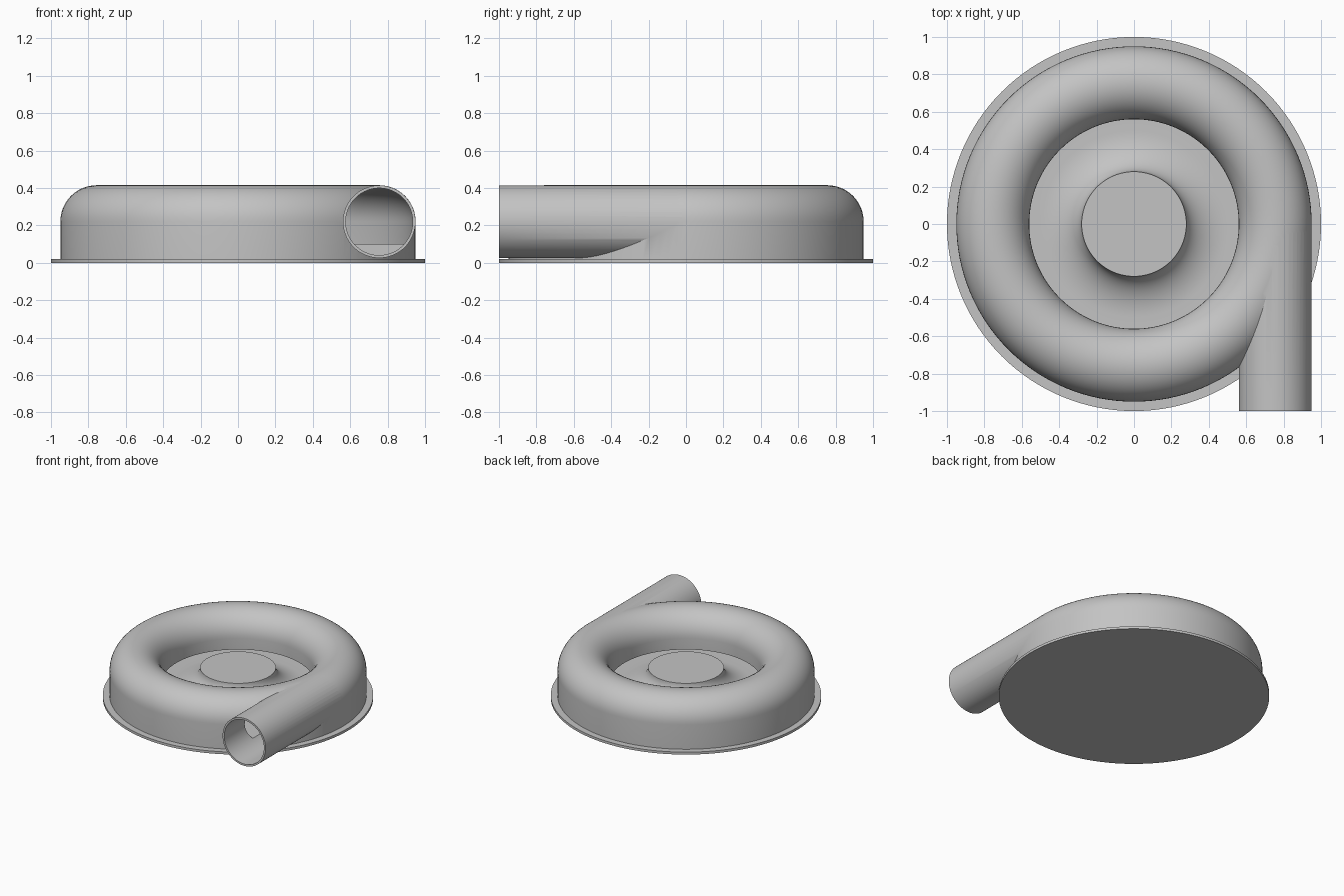
import bpy, bmesh, math
from mathutils import Matrix

cube = bpy.data.objects.get("Cube")
if cube:
    bpy.data.objects.remove(cube, do_unlink=True)

SEG = 128
TUBE_X, TUBE_Z = 0.755, 0.22   # centre of the volute tube and outlet pipe
FLOOR, LIP = 0.10, 0.13        # inner floor and lower edge of the inlet wall

metal = bpy.data.materials.new("grey metal")
metal.use_nodes = True
grey = (0.55, 0.55, 0.55, 1)
metal.diffuse_color = grey
metal.node_tree.nodes["Principled BSDF"].inputs["Base Color"].default_value = grey


def finish(name, bm):
    bmesh.ops.recalc_face_normals(bm, faces=bm.faces[:])
    mesh = bpy.data.meshes.new(name)
    bm.to_mesh(mesh)
    bm.free()
    mesh.materials.append(metal)
    obj = bpy.data.objects.new(name, mesh)
    bpy.context.collection.objects.link(obj)
    return obj


def lathe(name, profile, closed):
    """Spin an (r, z) profile about the z axis."""
    bm = bmesh.new()
    verts = [bm.verts.new((r, 0, z)) for r, z in profile]
    edges = [bm.edges.new(pair) for pair in zip(verts, verts[1:])]
    if closed:
        edges.append(bm.edges.new((verts[-1], verts[0])))
    bmesh.ops.spin(bm, geom=verts + edges, axis=(0, 0, 1), cent=(0, 0, 0),
                   angle=math.tau, steps=SEG, use_duplicate=False)
    bmesh.ops.remove_doubles(bm, verts=bm.verts[:], dist=1e-5)
    return finish(name, bm)


def cylinder_y(name, radius, y0, y1):
    """Cylinder along y, centred on the outlet axis."""
    bm = bmesh.new()
    place = Matrix.Translation((TUBE_X, (y0 + y1) / 2, TUBE_Z)) @ Matrix.Rotation(math.pi / 2, 4, 'X')
    bmesh.ops.create_cone(bm, cap_ends=True, segments=96, radius1=radius,
                          radius2=radius, depth=y1 - y0, matrix=place)
    return finish(name, bm)


def arch(radius, steps=24):
    """Half circle from the outer side over the top to the inner side."""
    return [(TUBE_X + radius * math.cos(math.pi * i / steps),
             TUBE_Z + radius * math.sin(math.pi * i / steps)) for i in range(steps + 1)]


def smooth(obj):
    bpy.ops.object.select_all(action='DESELECT')
    obj.select_set(True)
    bpy.context.view_layer.objects.active = obj
    bpy.ops.object.shade_smooth_by_angle(angle=math.radians(30))


def combine(target, tool, operation):
    mod = target.modifiers.new(operation.lower(), 'BOOLEAN')
    mod.operation, mod.object, mod.solver = operation, tool, 'EXACT'
    bpy.context.view_layer.objects.active = target
    bpy.ops.object.modifier_apply(modifier=mod.name)
    bpy.data.objects.remove(tool, do_unlink=True)


# Base flange
flange = lathe("base_flange", [(0, 0), (1, 0), (1, 0.02), (0, 0.02)], False)

# Volute casing with its tangential outlet pipe, then hollowed out
wall, skin = 0.195, 0.015
casing = lathe("volute_casing", [(TUBE_X + wall, 0.015)] + arch(wall)
               + [(TUBE_X - wall, 0.015)], True)
combine(casing, cylinder_y("outlet_pipe", wall - 0.001, -1, 0), 'UNION')
inner = wall - skin
cavity = [(TUBE_X + inner, FLOOR)] + arch(inner) + [(TUBE_X - inner, LIP), (0.5, LIP), (0.5, FLOOR)]
combine(casing, lathe("cavity_cutter", cavity, True), 'DIFFERENCE')
combine(casing, cylinder_y("bore_cutter", inner - 0.001, -1.05, 0), 'DIFFERENCE')

# Centre hub flaring out onto the inner floor
hub_top, hub_r, foot_r = 0.245, 0.28, 0.50
flare = [(foot_r - (foot_r - hub_r) * math.sin(a), hub_top - (hub_top - FLOOR) * math.cos(a))
         for a in (math.pi / 2 * i / 16 for i in range(17))]
hub = lathe("centre_hub", [(0, 0.015), (TUBE_X - wall, 0.015), (TUBE_X - wall, FLOOR)]
            + flare + [(0, hub_top)], False)

for part in (flange, casing, hub):
    smooth(part)
